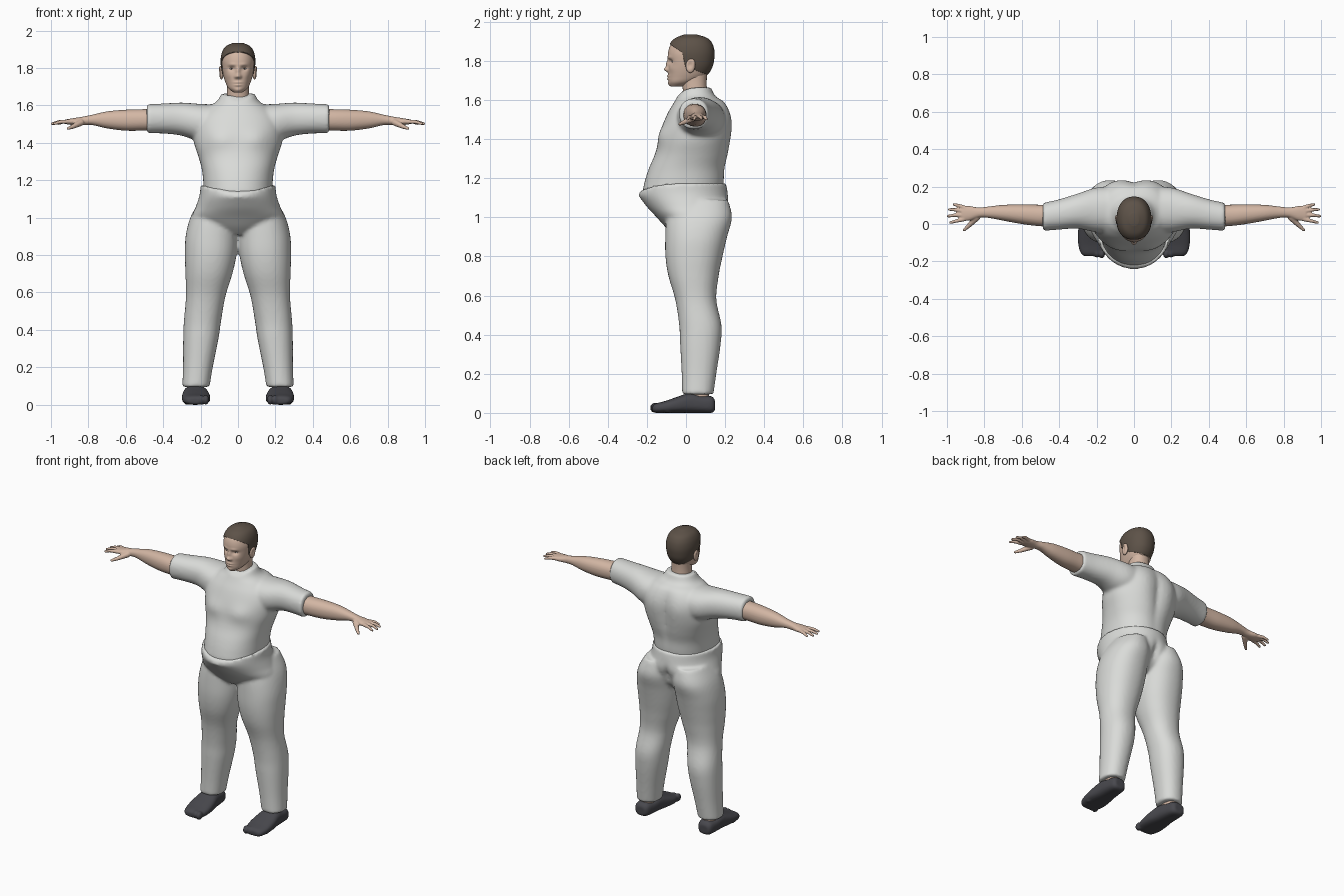
import bpy, bmesh, math
from mathutils import Vector, Matrix

default_cube = bpy.data.objects.get("Cube")
if default_cube:
    bpy.data.objects.remove(default_cube, do_unlink=True)


def material(name, red, green, blue):
    mat = bpy.data.materials.new(name)
    mat.use_nodes = True
    color = (red, green, blue, 1)
    mat.diffuse_color = color
    shader = next(n for n in mat.node_tree.nodes if n.type == "BSDF_PRINCIPLED")
    shader.inputs["Base Color"].default_value = color
    return mat


CLOTH = material("off_white_cloth", .70, .71, .69)
SKIN = material("skin", .65, .47, .37)
HAIR = material("dark_brown_hair", .11, .085, .065)
SHOE = material("charcoal_shoe", .065, .065, .075)
EYE = material("eye_white", .7, .66, .62)
IRIS = material("brown_iris", .12, .07, .04)

# How (station, u, v) becomes (x, y, z) for each loft direction
PLACE = {
    "x": lambda t, u, v: Vector((t, u, v)),
    "y": lambda t, u, v: Vector((u, t, v)),
    "z": lambda t, u, v: Vector((u, v, t)),
}


def spline(rows, steps):
    """Smoothly interpolate between section rows."""
    out = []
    for i in range(len(rows) - 1):
        p0, p1 = rows[max(i - 1, 0)], rows[i]
        p2, p3 = rows[i + 1], rows[min(i + 2, len(rows) - 1)]
        for k in range(steps):
            t = k / steps
            out.append([b + t * ((c - a) / 2 + t * ((2 * a - 5 * b + 4 * c - d) / 2
                        + t * (3 * b - a - 3 * c + d) / 2))
                        for a, b, c, d in zip(p0, p1, p2, p3)])
    return out + [list(rows[-1])]


def loft(bm, axis, rows, power=2.2, segments=48, steps=5, side=1):
    """Skin rows of (station, u min, u max, v min, v max) and cap the ends."""
    rings = []
    for t, u0, u1, v0, v1 in spline(rows, steps):
        ring = []
        for k in range(segments):
            angle = math.tau * k / segments
            c, s = math.cos(angle), math.sin(angle)
            u = math.copysign(abs(c) ** (2 / power), c)
            v = math.copysign(abs(s) ** (2 / power), s)
            co = PLACE[axis](t, (u0 + u1 + u * (u1 - u0)) / 2, (v0 + v1 + v * (v1 - v0)) / 2)
            co.x *= side
            ring.append(bm.verts.new(co))
        rings.append(ring)
    for low, high in zip(rings, rings[1:]):
        for k in range(segments):
            n = (k + 1) % segments
            bm.faces.new((low[k], low[n], high[n], high[k]))
    bm.faces.new(rings[0])
    bm.faces.new(rings[-1])


def both(rows):
    """Rows of (station, half width, front, back) made symmetric."""
    return [(t, -w, w, f, b) for t, w, f, b in rows]


def ball(bm, centre, radii, turn=Matrix()):
    scale = Matrix.Diagonal((*radii, 1))
    bmesh.ops.create_uvsphere(bm, u_segments=24, v_segments=16, radius=1,
                              matrix=Matrix.Translation(centre) @ scale @ turn)


def limb(bm, start, end, r1, r2):
    a, b = Vector(start), Vector(end)
    turn = (b - a).to_track_quat("Z", "Y").to_matrix().to_4x4()
    bmesh.ops.create_cone(bm, cap_ends=True, segments=16, radius1=r1, radius2=r2,
                          depth=(b - a).length, matrix=Matrix.Translation((a + b) / 2) @ turn)
    ball(bm, a, (r1, r1, r1))
    ball(bm, b, (r2, r2, r2))


def bump(bm, centre, radii, push):
    """Soft push on nearby vertices, repeated on the other side when off centre."""
    for side in ((1, -1) if centre[0] else (1,)):
        for v in bm.verts:
            offset = (v.co.x * side - centre[0], v.co.y - centre[1], v.co.z - centre[2])
            fall = math.exp(-sum((o / r) ** 2 for o, r in zip(offset, radii)))
            v.co += Vector((push[0] * side, push[1], push[2])) * fall


def finish(bm, name, *mats, voxel=0, relax=4, mirror=False):
    bmesh.ops.recalc_face_normals(bm, faces=bm.faces[:])
    mesh = bpy.data.meshes.new(name)
    bm.to_mesh(mesh)
    bm.free()
    for mat in mats:
        mesh.materials.append(mat)
    for poly in mesh.polygons:
        poly.use_smooth = True
    obj = bpy.data.objects.new(name, mesh)
    bpy.context.collection.objects.link(obj)
    if voxel:
        blend = obj.modifiers.new("blend", "REMESH")
        blend.mode = "VOXEL"
        blend.voxel_size = voxel
        blend.use_smooth_shade = True
        soft = obj.modifiers.new("soften", "SMOOTH")
        soft.factor = .5
        soft.iterations = relax
    if mirror:
        obj.modifiers.new("mirror", "MIRROR")
    return obj


# Shirt: torso and two sleeves blended together
bm = bmesh.new()
loft(bm, "z", both([
    (1.05, .17, -.17, .17), (1.12, .182, -.218, .185), (1.18, .185, -.212, .195),
    (1.25, .192, -.19, .2), (1.32, .21, -.16, .215), (1.4, .235, -.135, .225),
    (1.48, .24, -.115, .23), (1.54, .22, -.09, .22), (1.59, .17, -.06, .195),
    (1.62, .115, -.045, .15), (1.665, .088, -.03, .128)]))
bump(bm, (.1, -.12, 1.42), (.08, .08, .05), (0, -.018, 0))
bump(bm, (.1, .22, 1.47), (.07, .08, .14), (0, .012, 0))
bump(bm, (0, .23, 1.4), (.03, .06, .2), (0, -.014, 0))
bump(bm, (0, -.04, 1.67), (.06, .07, .03), (0, 0, -.04))
for side in (1, -1):
    loft(bm, "x", [
        (.1, -.05, .2, 1.4, 1.605), (.2, -.045, .195, 1.405, 1.608),
        (.3, -.025, .163, 1.438, 1.615), (.4, -.03, .132, 1.45, 1.61),
        (.488, -.037, .112, 1.45, 1.607)], side=side)
finish(bm, "shirt", CLOTH, voxel=.01, relax=6)

# Trousers: hips with overhanging belly and two legs
bm = bmesh.new()
loft(bm, "z", both([
    (.91, .12, -.06, .13), (.95, .2, -.105, .17), (1, .245, -.15, .2),
    (1.06, .225, -.205, .222), (1.12, .206, -.24, .215), (1.175, .2, -.238, .205)]), power=2)
bump(bm, (0, -.24, 1.175), (.15, .13, .05), (0, 0, -.045))
bump(bm, (0, .22, 1.02), (.025, .06, .06), (0, -.025, 0))
for side in (1, -1):
    loft(bm, "z", [
        (.095, .152, .298, -.02, .14), (.2, .135, .294, -.022, .155),
        (.35, .105, .293, -.03, .177), (.45, .09, .289, -.035, .181),
        (.58, .067, .278, -.055, .155), (.7, .03, .281, -.09, .167),
        (.8, .008, .284, -.105, .187), (.9, 0, .28, -.106, .21),
        (1, .002, .255, -.1, .235), (1.09, .02, .205, -.08, .215)], side=side)
finish(bm, "trousers", CLOTH, voxel=.01, relax=5)

# Arms with palm, fingers and thumb
bm = bmesh.new()
loft(bm, "x", [
    (.38, -.015, .105, 1.465, 1.585), (.5, -.012, .103, 1.465, 1.58),
    (.6, 0, .105, 1.465, 1.577), (.7, .018, .102, 1.477, 1.568),
    (.78, .033, .093, 1.495, 1.55), (.83, .034, .088, 1.495, 1.54),
    (.88, .018, .096, 1.495, 1.532), (.92, .018, .093, 1.5, 1.525)], segments=32)
fingers = [((.91, .026), (.95, .016), (.982, .008)), ((.915, .048), (.96, .047), (.994, .042)),
           ((.913, .069), (.955, .076), (.988, .078)), ((.9, .085), (.935, .098), (.962, .104))]
for root, knuckle, tip in fingers:
    limb(bm, (*root, 1.513), (*knuckle, 1.512), .012, .0095)
    limb(bm, (*knuckle, 1.512), (*tip, 1.502), .0095, .0075)
limb(bm, (.84, .035, 1.508), (.882, -.008, 1.487), .018, .012)
limb(bm, (.882, -.008, 1.487), (.908, -.032, 1.477), .012, .008)
finish(bm, "arms", SKIN, voxel=.0045, relax=3, mirror=True)

# Head and neck, shaped with soft facial features
skull = [
    (1.668, .022, -.075, -.02), (1.69, .05, -.088, .04), (1.72, .066, -.091, .1),
    (1.76, .079, -.09, .128), (1.8, .086, -.09, .138), (1.84, .088, -.092, .14),
    (1.88, .08, -.08, .13), (1.91, .06, -.052, .105), (1.929, .02, -.005, .05)]
bm = bmesh.new()
loft(bm, "z", both(skull), segments=112, steps=9)
loft(bm, "z", both([(1.56, .068, -.01, .12), (1.64, .061, -.015, .108),
                    (1.7, .058, -.02, .106), (1.76, .06, -.02, .11)]))
front = -.09
features = [  # x, z, width, height, push along y
    (0, 1.785, .011, .022, -.012), (0, 1.757, .014, .012, -.02),
    (.012, 1.752, .008, .008, -.007), (.034, 1.797, .018, .012, .013),
    (.03, 1.818, .022, .009, -.005), (.05, 1.76, .02, .018, -.004),
    (0, 1.723, .02, .005, -.007), (0, 1.708, .018, .005, -.007),
    (0, 1.68, .02, .012, -.007)]
for x, z, width, height, push in features:
    bump(bm, (x, front, z), (width, .06, height), (0, push, 0))
finish(bm, "head", SKIN)

# Hair: a shell over the skull, cut back to the hairline
bm = bmesh.new()
loft(bm, "z", both([(z + .006, w + .005, f - .004, b + .006) for z, w, f, b in skull]),
     segments=64, steps=7)
planes = [(Vector((0, -.085, 1.887)), Vector((0, .55, .83))),
          (Vector((0, -.01, 1.8)), Vector((0, 1, .2))),
          (Vector((0, 0, 1.77)), Vector((0, .35, .94)))]
for point, normal in planes:
    bmesh.ops.bisect_plane(bm, geom=bm.verts[:] + bm.edges[:] + bm.faces[:],
                           plane_co=point, plane_no=normal)
bare = []
for face in bm.faces:
    centre = face.calc_center_median()
    brow, temple, nape = ((centre - p).dot(n) > 0 for p, n in planes)
    if not (nape and (brow or temple)):
        bare.append(face)
bmesh.ops.delete(bm, geom=bare, context="FACES")
shell = finish(bm, "hair", HAIR).modifiers.new("thickness", "SOLIDIFY")
shell.thickness = .01
shell.offset = -1

# Ears
bm = bmesh.new()
ball(bm, (.089, .022, 1.775), (.012, .024, .036))
bump(bm, (.102, .018, 1.78), (.02, .011, .018), (-.01, 0, 0))
bump(bm, (.09, .03, 1.81), (.03, .03, .03), (.006, .006, 0))
finish(bm, "ears", SKIN, mirror=True)

# Eyes, with the iris on the faces that look forward
bm = bmesh.new()
ball(bm, (.034, -.063, 1.797), (.012, .012, .006), Matrix.Rotation(math.pi / 2, 4, "X"))
for face in bm.faces:
    centre = face.calc_center_median() - Vector((.034, -.063, 1.797))
    face.material_index = int(centre.y < -.011)
finish(bm, "eyes", EYE, IRIS, mirror=True)

# Ankles
bm = bmesh.new()
loft(bm, "z", [(.05, .185, .275, .0, .125), (.1, .183, .27, .005, .118),
               (.2, .18, .27, .01, .12)], segments=24)
finish(bm, "ankles", SKIN, mirror=True)

# Shoes with rounded toe bumps
bm = bmesh.new()
loft(bm, "y", [
    (-.172, .185, .265, .008, .035), (-.155, .165, .285, 0, .048),
    (-.11, .15, .298, 0, .06), (-.05, .15, .3, 0, .08), (.02, .162, .292, 0, .102),
    (.08, .172, .287, 0, .09), (.13, .183, .28, 0, .085), (.148, .2, .265, .012, .065)],
    power=2.7, segments=40)
for k in range(5):
    ball(bm, (.172 + .026 * k, -.158 + .004 * k * k, .026), (.017, .026, .026))
finish(bm, "shoes", SHOE, voxel=.006, relax=3, mirror=True)
